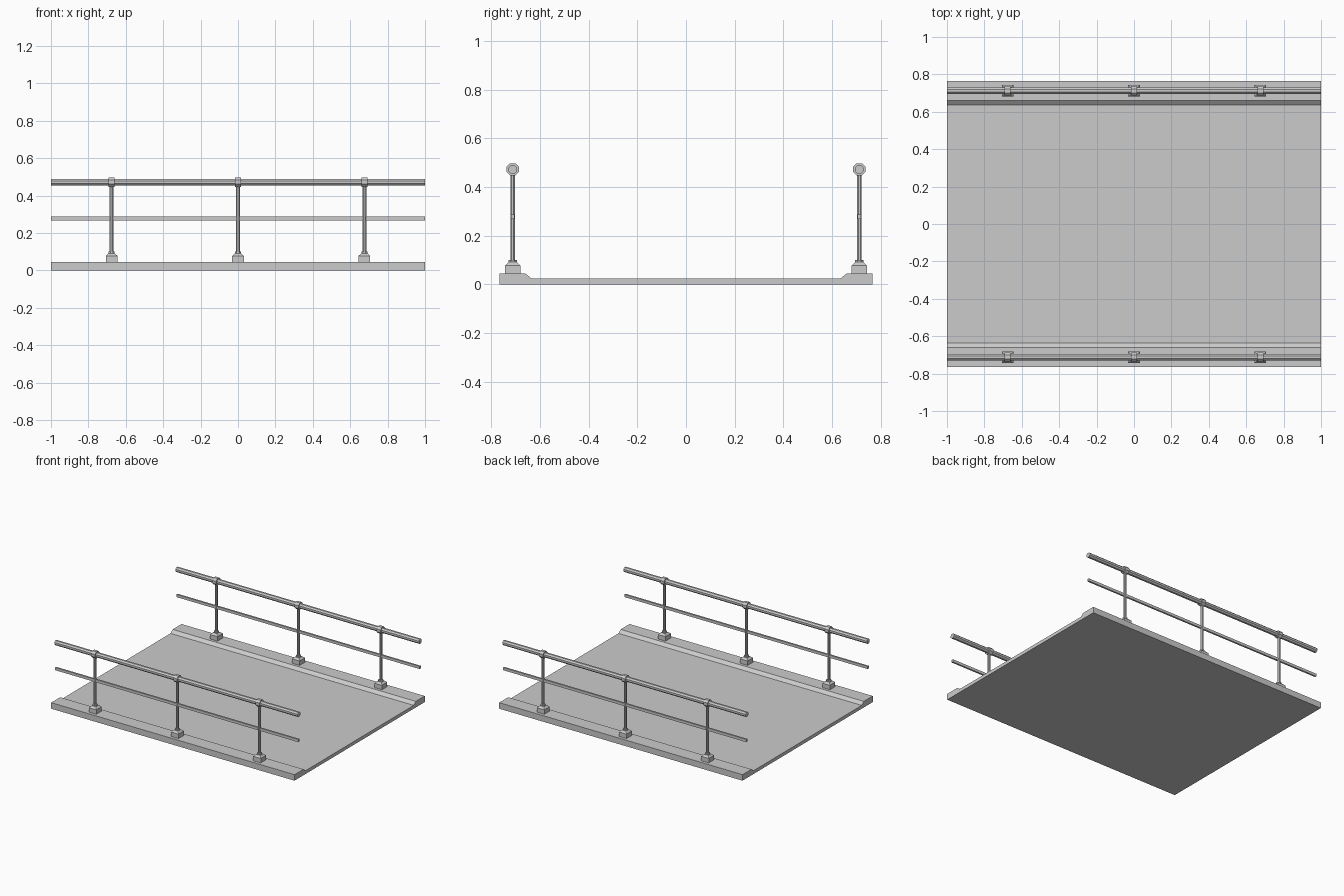
import bpy, bmesh
from math import pi
from mathutils import Matrix

if "Cube" in bpy.data.objects:
    bpy.data.objects.remove(bpy.data.objects["Cube"])

RAIL_Y, RAIL_Z, CURB_Z = 0.7115, 0.472, 0.045
POST_X = (-0.676, 0.0, 0.676)


def finish(name, bm):
    bmesh.ops.recalc_face_normals(bm, faces=bm.faces)
    me = bpy.data.meshes.new(name)
    bm.to_mesh(me)
    bm.free()
    ob = bpy.data.objects.new(name, me)
    bpy.context.collection.objects.link(ob)
    return ob


def box(name, centre, size):
    bm = bmesh.new()
    bmesh.ops.create_cube(bm, size=1, matrix=Matrix.Translation(centre) @ Matrix.Diagonal((*size, 1)))
    return finish(name, bm)


def prism(name, centre, radius, length, axis, top=None, sides=8):
    # faceted rod or tapered block; flats face the axes
    bm = bmesh.new()
    turn = Matrix.Rotation(pi / 2, 4, 'Y') if axis == 'X' else Matrix()
    mat = Matrix.Translation(centre) @ turn @ Matrix.Rotation(pi / sides, 4, 'Z')
    bmesh.ops.create_cone(bm, cap_ends=True, segments=sides, radius1=radius,
                          radius2=radius if top is None else top, depth=length, matrix=mat)
    return finish(name, bm)


# Deck with raised, chamfered curbs, extruded along x
half = [(0.765, 0), (0.765, CURB_Z), (0.66, CURB_Z), (0.635, 0.025)]
profile = half + [(-y, z) for y, z in reversed(half)]
bm = bmesh.new()
face = bm.faces.new([bm.verts.new((-1, y, z)) for y, z in profile])
ext = bmesh.ops.extrude_face_region(bm, geom=[face], use_keep_orig=True)
bmesh.ops.translate(bm, vec=(2, 0, 0), verts=[v for v in ext['geom'] if isinstance(v, bmesh.types.BMVert)])
finish("deck", bm)

for side, s in (("front", -1), ("back", 1)):
    y = s * RAIL_Y
    # Long rails
    prism(f"{side}_handrail", (0, y, RAIL_Z), 0.0185, 2, 'X')
    box(f"{side}_mid_rail", (0, y, 0.278), (2, 0.013, 0.02))
    for i, x in enumerate(POST_X):
        tag = f"{side}_{i + 1}"
        # Stepped foot
        box(f"post_foot_{tag}", (x, y, 0.0615), (0.062, 0.062, 0.033))
        prism(f"foot_taper_{tag}", (x, y, 0.0845), 0.031 * 2 ** 0.5, 0.013, 'Z', 0.017 * 2 ** 0.5, 4)
        prism(f"post_ring_{tag}", (x, y, 0.094), 0.018, 0.012, 'Z')
        # Post and the collar that grips the handrail
        prism(f"post_{tag}", (x, y, 0.273), 0.0105, 0.37, 'Z')
        prism(f"rail_collar_{tag}", (x, y, RAIL_Z), 0.0275, 0.032, 'X')
